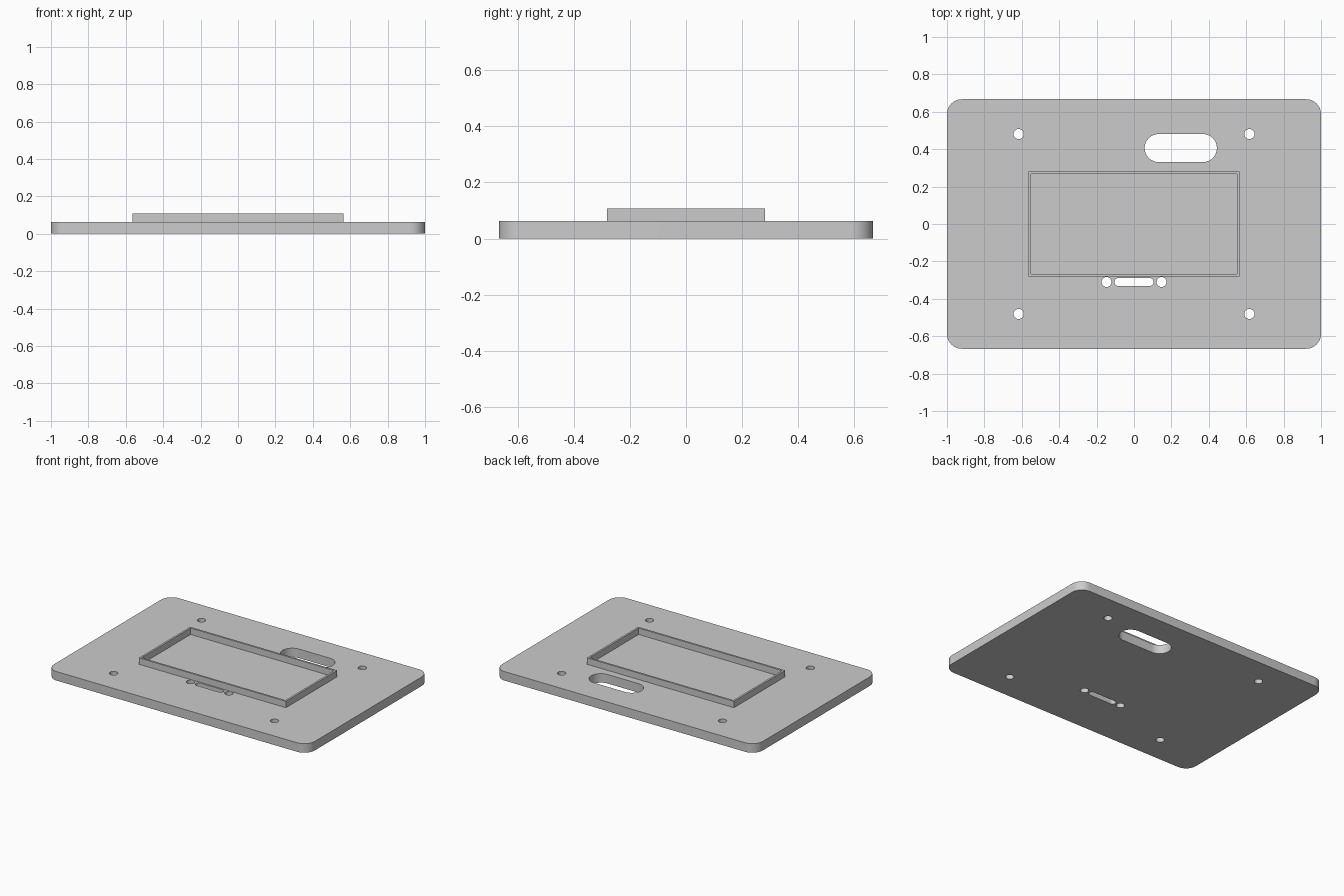
import bpy, bmesh
from math import pi, cos, sin, radians

cube = bpy.data.objects.get("Cube")
if cube:
    bpy.data.objects.remove(cube, do_unlink=True)

PLATE_TOP = 0.0625
WALL_TOP = 0.107

grey = bpy.data.materials.new("light grey")
grey.use_nodes = True
colour = (0.6, 0.6, 0.6, 1)
grey.diffuse_color = colour
grey.node_tree.nodes["Principled BSDF"].inputs["Base Color"].default_value = colour


def rounded_rect(cx, cy, half_x, half_y, radius=0, steps=12):
    """Outline with rounded corners; also makes slots and circles."""
    if radius == 0:
        steps = 0
    points = []
    for i, (sx, sy) in enumerate([(1, 1), (-1, 1), (-1, -1), (1, -1)]):
        for s in range(steps + 1):
            a = (i + s / max(steps, 1)) * pi / 2
            p = (cx + sx * (half_x - radius) + radius * cos(a),
                 cy + sy * (half_y - radius) + radius * sin(a))
            if not points or abs(p[0] - points[-1][0]) + abs(p[1] - points[-1][1]) > 1e-5:
                points.append(p)
    if abs(points[0][0] - points[-1][0]) + abs(points[0][1] - points[-1][1]) < 1e-5:
        points.pop()
    return points


def circle(cx, cy, r):
    return rounded_rect(cx, cy, r, r, r, 8)


def extruded(name, outlines, z0, z1):
    """Solid from an outer outline and inner hole outlines."""
    curve = bpy.data.curves.new(name, "CURVE")
    curve.dimensions = "2D"
    curve.fill_mode = "BOTH"
    curve.extrude = (z1 - z0) / 2
    for outline in outlines:
        spline = curve.splines.new("POLY")
        spline.points.add(len(outline) - 1)
        for point, (x, y) in zip(spline.points, outline):
            point.co = (x, y, 0, 1)
        spline.use_cyclic_u = True
    obj = bpy.data.objects.new(name, curve)
    bpy.context.collection.objects.link(obj)
    bpy.ops.object.select_all(action="DESELECT")
    obj.select_set(True)
    bpy.context.view_layer.objects.active = obj
    bpy.ops.object.convert(target="MESH")
    obj = bpy.context.object
    obj.name = name

    # Weld the caps to the sides and move to height
    bm = bmesh.new()
    bm.from_mesh(obj.data)
    bmesh.ops.remove_doubles(bm, verts=bm.verts, dist=1e-5)
    bmesh.ops.translate(bm, verts=bm.verts, vec=(0, 0, (z0 + z1) / 2))
    bmesh.ops.recalc_face_normals(bm, faces=bm.faces)
    bm.to_mesh(obj.data)
    bm.free()
    obj.data.materials.clear()
    obj.data.materials.append(grey)
    bpy.ops.object.shade_smooth_by_angle(angle=radians(30))
    return obj


# Base plate with screw holes, cable opening and connector cutouts
holes = [circle(sx * 0.617, sy * 0.481, 0.027) for sx in (-1, 1) for sy in (-1, 1)]
holes += [circle(sx * 0.147, -0.31, 0.027) for sx in (-1, 1)]
holes.append(rounded_rect(0, -0.31, 0.105, 0.021, 0.021))
holes.append(rounded_rect(0.25, 0.406, 0.193, 0.075, 0.075))
extruded("base_plate", [rounded_rect(0, 0, 1, 0.667, 0.08)] + holes, 0, PLATE_TOP)

# Thin raised frame around the central pocket
extruded("raised_frame",
         [rounded_rect(0, 0, 0.564, 0.281), rounded_rect(0, 0, 0.551, 0.268)],
         PLATE_TOP - 0.01, WALL_TOP)
